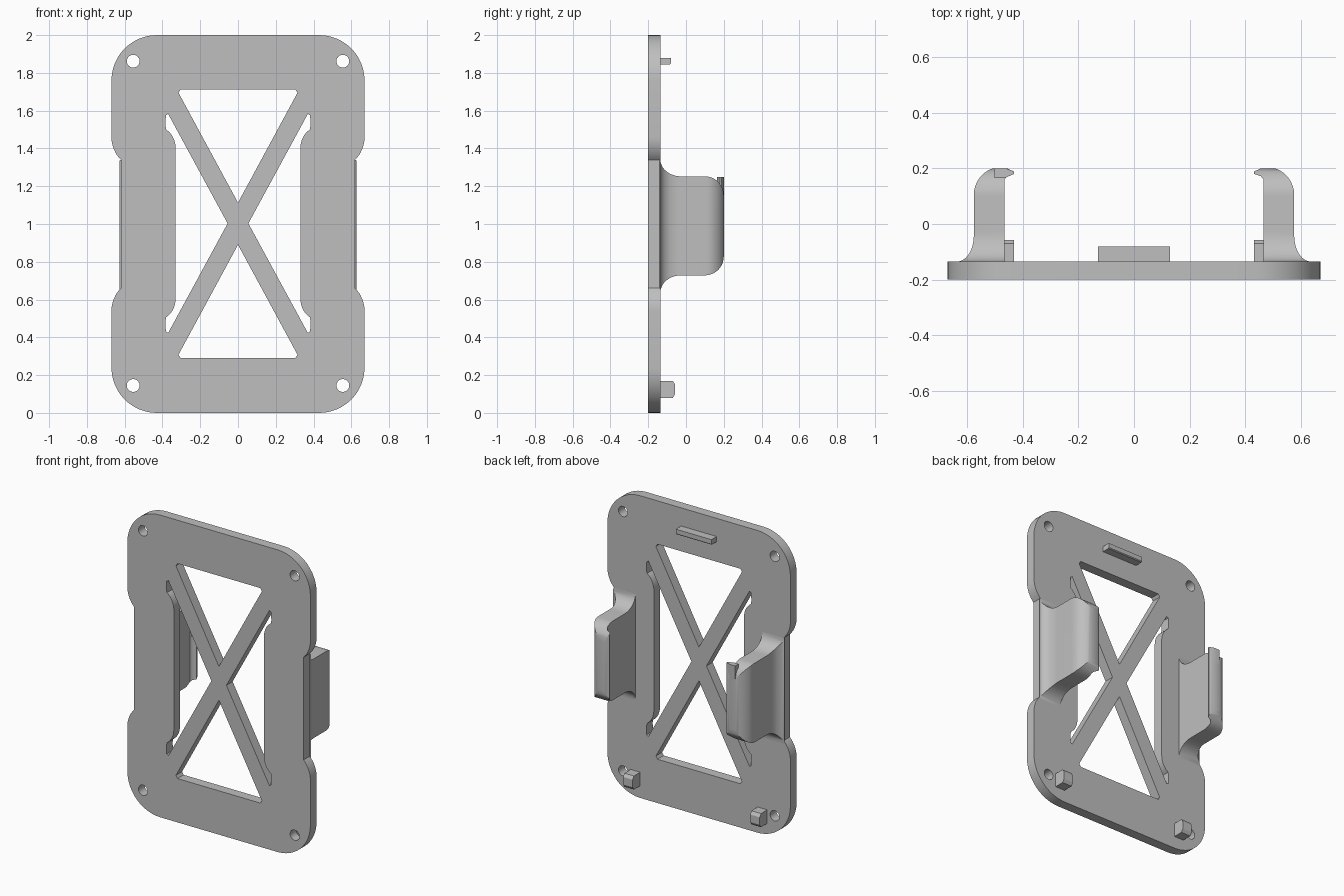
import bpy, bmesh, math

if "Cube" in bpy.data.objects:
    bpy.data.objects.remove(bpy.data.objects["Cube"])

grey = bpy.data.materials.new("grey plastic")
grey.diffuse_color = (0.52, 0.52, 0.52, 1)
grey.use_nodes = True
grey.node_tree.nodes["Principled BSDF"].inputs["Base Color"].default_value = grey.diffuse_color
FRONT, BACK = -0.2, -0.135  # faces of the plate


def arc(cx, cy, rx, ry, a0, a1, n=12):
    """Points on an elliptical arc, angles in degrees."""
    return [(cx + rx * math.cos(math.radians(a0 + (a1 - a0) * i / n)),
             cy + ry * math.sin(math.radians(a0 + (a1 - a0) * i / n))) for i in range(n + 1)]


def finish(obj):
    obj.data.materials.clear()
    obj.data.materials.append(grey)
    bpy.ops.object.select_all(action='DESELECT')
    bpy.context.view_layer.objects.active = obj
    obj.select_set(True)
    bpy.ops.object.shade_smooth_by_angle(angle=math.radians(30))


def prism(name, pts, place, lo, hi):
    """Extrude a profile; place(u, v, w) maps profile and depth to 3D."""
    bm = bmesh.new()
    a = [bm.verts.new(place(u, v, lo)) for u, v in pts]
    b = [bm.verts.new(place(u, v, hi)) for u, v in pts]
    bm.faces.new(a)
    bm.faces.new(b[::-1])
    for i in range(len(pts)):
        j = (i + 1) % len(pts)
        bm.faces.new((a[j], a[i], b[i], b[j]))
    bmesh.ops.recalc_face_normals(bm, faces=bm.faces)
    mesh = bpy.data.meshes.new(name)
    bm.to_mesh(mesh)
    bm.free()
    obj = bpy.data.objects.new(name, mesh)
    bpy.context.collection.objects.link(obj)
    return obj


def boolean(obj, cutter, operation):
    mod = obj.modifiers.new("cut", 'BOOLEAN')
    mod.operation = operation
    mod.solver = 'EXACT'
    mod.object = cutter
    bpy.context.view_layer.objects.active = obj
    bpy.ops.object.modifier_apply(modifier="cut")
    bpy.data.objects.remove(cutter)


def in_front(u, v, w):
    return (u, w, v)


def in_side(u, v, w):
    return (w, u, v)


# Plate: rounded outline with a stepped waist
right = arc(0.43, 1.76, 0.24, 0.24, 90, 0)
right += arc(0.50, 1.46, 0.17, 0.17, 0, -45, 8)
right += [(x, 2 - z) for x, z in reversed(right)]
outline = right + [(-x, z) for x, z in reversed(right)]
plate = prism("plate", outline, in_front, FRONT, BACK)

# Windows either side of the diagonal cross, and four screw holes
tri = [(-0.315, 1.695), (-0.303, 1.713), (0.303, 1.713), (0.315, 1.695), (0, 1.113)]
loops = [tri, [(x, 2.003 - z) for x, z in tri]]
half = [(0.370, 1.583), (0.382, 1.575), (0.384, 1.52)] + arc(0.43, 1.40, 0.10, 0.115, 120, 180, 8)
side = [(0.055, 1.003)] + half + [(x, 2.006 - z) for x, z in reversed(half)]
for s in (1, -1):
    loops.append([(s * x, z) for x, z in side])
    loops += [arc(s * 0.555, z, 0.034, 0.034, 0, 345, 23) for z in (0.145, 1.862)]
for pts in loops:
    boolean(plate, prism("window_cutter", pts, in_front, FRONT - 0.1, BACK + 0.1), 'DIFFERENCE')
finish(plate)

# Clips: hooked plan profile intersected with a flared side profile
hook = [(0.465, BACK - 0.005), (0.465, 0.16), (0.455, 0.172), (0.43, 0.18), (0.43, 0.188)]
hook += arc(0.475, 0.105, 0.10, 0.10, 95, 0)
hook += arc(0.635, -0.04, 0.06, 0.095, 180, 262, 10) + [(0.62, BACK - 0.005)]
flare = [(BACK - 0.01, 1.34)] + arc(-0.025, 1.34, 0.11, 0.088, 180, 270, 10)
flare += arc(0.10, 1.152, 0.10, 0.10, 90, 0, 10)
flare += arc(0.10, 0.828, 0.10, 0.10, 0, -90, 10)
flare += arc(-0.025, 0.64, 0.11, 0.088, 90, 180, 10) + [(BACK - 0.01, 0.64)]
for s, label in ((1, "right"), (-1, "left")):
    clip = prism(label + "_clip", hook, lambda u, v, w: (s * u, v, w), 0.5, 1.5)
    boolean(clip, prism("clip_cutter", flare, in_side, -1, 1), 'INTERSECT')
    finish(clip)

# Thin spur standing on the left clip's lip
spur = [(-0.43, 0.18), (-0.465, 0.165), (-0.50, 0.165), (-0.50, 0.20), (-0.46, 0.2), (-0.43, 0.188)]
finish(prism("left_clip_spur", spur, lambda u, v, w: (u, v, w), 1.05, 1.25))

# Locating bar at the top and two chamfered pegs at the bottom
bar = [(BACK - 0.005, 1.845), (-0.085, 1.845), (-0.08, 1.85), (-0.08, 1.88), (BACK - 0.005, 1.88)]
finish(prism("top_bar", bar, in_side, -0.13, 0.13))
peg = [(BACK - 0.005, 0.08), (-0.07, 0.08), (-0.057, 0.10), (-0.057, 0.15),
       (-0.07, 0.17), (BACK - 0.005, 0.17)]
for s, label in ((1, "right"), (-1, "left")):
    finish(prism(label + "_peg", peg, lambda u, v, w: (s * w, u, v), 0.43, 0.50))
